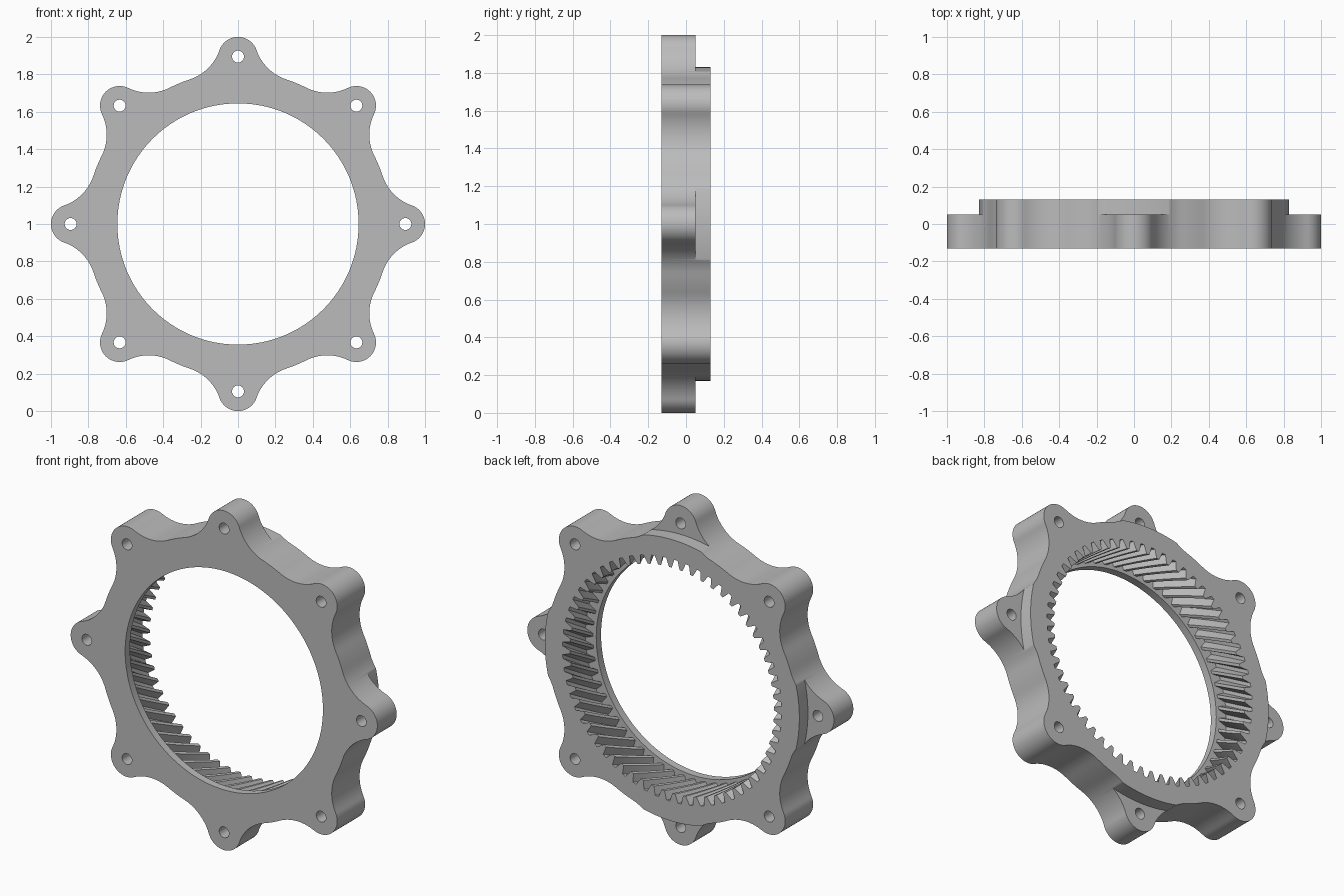
import bpy
import bmesh
from math import sin, cos, acos, pi, radians, tau

cube = bpy.data.objects.get("Cube")
if cube:
    bpy.data.objects.remove(cube, do_unlink=True)

FRONT, BACK, STEP, LIP = -0.13, 0.13, 0.05, -0.085
LUG_DIST, LUG_R = 0.895, 0.105
BASE_R, FILLET_R = 0.815, 0.25
TEETH, TIP_R, ROOT_R = 60, 0.665, 0.715


def prism(name, outline, depths, twist=0.0):
    """Sweep a flat (x, z) outline along y, turning it about the ring axis."""
    bm = bmesh.new()
    rings = []
    for y in depths:
        a = twist * (y - depths[-1])
        rings.append([bm.verts.new((x * cos(a) - z * sin(a), y, x * sin(a) + z * cos(a)))
                      for x, z in outline])
    n = len(outline)
    for lower, upper in zip(rings, rings[1:]):
        for i in range(n):
            j = (i + 1) % n
            bm.faces.new((lower[i], lower[j], upper[j], upper[i]))
    bm.faces.new(rings[0][::-1])
    bm.faces.new(rings[-1])
    bmesh.ops.recalc_face_normals(bm, faces=bm.faces)
    mesh = bpy.data.meshes.new(name)
    bm.to_mesh(mesh)
    bm.free()
    obj = bpy.data.objects.new(name, mesh)
    obj.location.z = 1
    bpy.context.collection.objects.link(obj)
    return obj


def arc(cx, cz, r, start, end, steps):
    return [(cx + r * cos(start + (end - start) * i / steps),
             cz + r * sin(start + (end - start) * i / steps)) for i in range(steps + 1)]


def circle(cx, cz, r, steps):
    return arc(cx, cz, r, 0, tau, steps)[:-1]


def turn(points, a):
    return [(x * cos(a) - z * sin(a), x * sin(a) + z * cos(a)) for x, z in points]


def cut(target, cutter):
    cutter.hide_render = True
    mod = target.modifiers.new("cut", 'BOOLEAN')
    mod.operation = 'DIFFERENCE'
    mod.solver = 'EXACT'
    mod.object = cutter
    bpy.context.view_layer.objects.active = target
    bpy.ops.object.modifier_apply(modifier=mod.name)
    bpy.data.objects.remove(cutter, do_unlink=True)


# Outline of one lug: round end, concave fillet, then the ring itself
far = BASE_R + FILLET_R
near = LUG_R + FILLET_R
fillet_angle = acos((far ** 2 + LUG_DIST ** 2 - near ** 2) / (2 * far * LUG_DIST))
fx, fz = far * cos(fillet_angle), far * sin(fillet_angle)
neck = acos((fx - LUG_DIST) / near)
half = arc(LUG_DIST, 0, LUG_R, 0, neck, 16)
half += arc(fx, fz, FILLET_R, neck + pi, fillet_angle + pi, 14)[1:]
half += arc(0, 0, BASE_R, fillet_angle, pi / 8, 3)[1:]
lug = [(x, -z) for x, z in half[:0:-1]] + half
outline = []
for k in range(8):
    outline += turn(lug, k * pi / 4)[:-1]

ring = prism("ring_gear", outline, [FRONT, BACK])

# Lowered rear faces of the four upright and sideways lugs
for k in range(4):
    wedge = arc(0, 0, 0.83, radians(-20), radians(20), 40)
    wedge += arc(0, 0, 1.15, radians(20), radians(-20), 8)
    cut(ring, prism("lug_step_cutter", turn(wedge, k * pi / 2), [STEP, BACK + 0.1]))

# Bolt holes
for k in range(8):
    hole = turn(circle(LUG_DIST, 0, 0.032, 24), k * pi / 4)
    cut(ring, prism("bolt_hole_cutter", hole, [FRONT - 0.1, BACK + 0.1]))

# Plain bore through the front lip
cut(ring, prism("bore_cutter", circle(0, 0, 0.645, 128), [FRONT - 0.1, BACK + 0.1]))

# Helical inner teeth behind the lip
mid = (TIP_R + ROOT_R) / 2
tooth = [(-0.13, TIP_R), (0.13, TIP_R), (0.25, mid), (0.35, ROOT_R), (0.65, ROOT_R), (0.75, mid)]
gear = []
for k in range(TEETH):
    for part, r in tooth:
        a = (k + part) * tau / TEETH
        gear.append((r * cos(a), r * sin(a)))
depths = [LIP + (BACK + 0.02 - LIP) * i / 6 for i in range(7)]
cut(ring, prism("teeth_cutter", gear, depths, twist=0.84))

# Colour and shading
metal = bpy.data.materials.new("plain_grey")
metal.use_nodes = True
grey = (0.5, 0.5, 0.5, 1)
metal.diffuse_color = grey
metal.node_tree.nodes["Principled BSDF"].inputs["Base Color"].default_value = grey
ring.data.materials.clear()
ring.data.materials.append(metal)

bpy.ops.object.select_all(action='DESELECT')
ring.select_set(True)
bpy.context.view_layer.objects.active = ring
bpy.ops.object.shade_smooth_by_angle(angle=radians(25))
